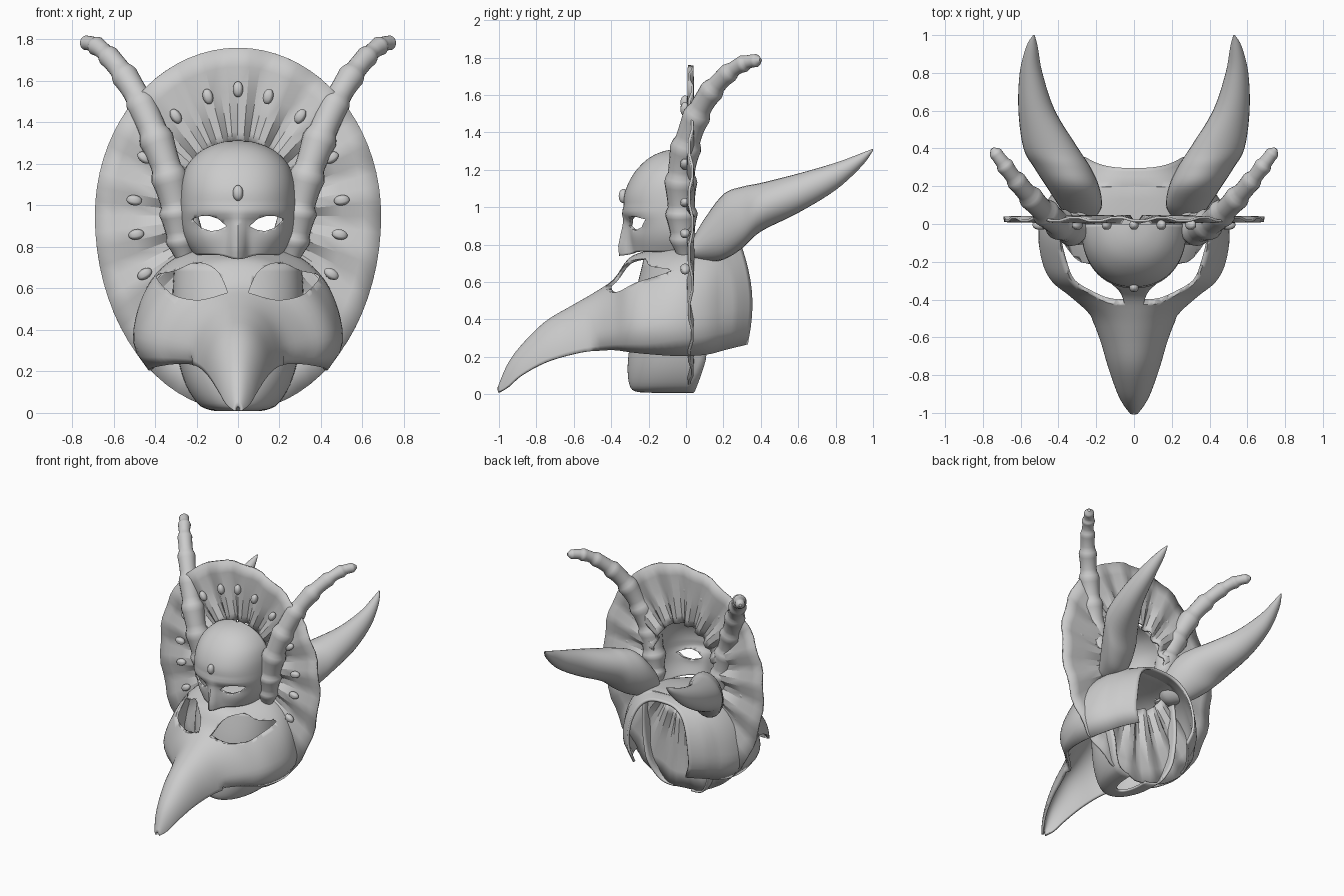
import bpy, bmesh, math
from mathutils import Vector, Matrix

if "Cube" in bpy.data.objects:
    bpy.data.objects.remove(bpy.data.objects["Cube"])

PI = math.pi


def finish(name, bm, angle=35):
    bmesh.ops.recalc_face_normals(bm, faces=bm.faces)
    me = bpy.data.meshes.new(name)
    bm.to_mesh(me)
    bm.free()
    ob = bpy.data.objects.new(name, me)
    bpy.context.collection.objects.link(ob)
    bpy.ops.object.select_all(action='DESELECT')
    ob.select_set(True)
    bpy.context.view_layer.objects.active = ob
    bpy.ops.object.shade_smooth_by_angle(angle=math.radians(angle))
    return ob


def smooth(keys, n):
    """Catmull-Rom interpolation of tuples, n steps per span."""
    k = [Vector(p) for p in keys]
    out = []
    for i in range(len(k) - 1):
        a, b, c, d = k[max(i - 1, 0)], k[i], k[i + 1], k[min(i + 2, len(k) - 1)]
        for j in range(n):
            t = j / n
            out.append(b + (c - a) * (t / 2) + (a * 2 - b * 5 + c * 4 - d) * (t * t / 2)
                       + (b * 3 - a - c * 3 + d) * (t ** 3 / 2))
    return out + [k[-1]]


def loft(name, rows, closed=False, caps=False, angle=35):
    bm = bmesh.new()
    vs = [[bm.verts.new(p) for p in r] for r in rows]
    m = len(rows[0])
    for a, b in zip(vs, vs[1:]):
        for i in range(m if closed else m - 1):
            j = (i + 1) % m
            bm.faces.new((a[i], a[j], b[j], b[i]))
    if caps:
        bm.faces.new(vs[0])
        bm.faces.new(vs[-1])
    return finish(name, bm, angle)


def shell(ob, t, offset=0):
    m = ob.modifiers.new("thickness", 'SOLIDIFY')
    m.thickness, m.offset = t, offset


def cut(ob, name, outline, y0, y1):
    """Cut a mirrored pair of holes; outline is (x, z) for the right side."""
    for s in (-1, 1):
        c = loft(name, [[(s * x, y, z) for x, z in outline] for y in (y0, y1)], True, True)
        c.hide_render = True
        c.display_type = 'WIRE'
        m = ob.modifiers.new("hole", 'BOOLEAN')
        m.operation, m.object, m.solver = 'DIFFERENCE', c, 'EXACT'


def spow(v, e):
    return math.copysign(abs(v) ** e, v)


# Beaked helmet: arched sections along y (y, half width, top, bottom, squareness)
beak = smooth([(-1.0, .012, .03, .01, 1), (-.95, .05, .15, .04, 1), (-.88, .085, .25, .10, 1),
               (-.75, .13, .38, .17, 1), (-.6, .175, .47, .215, 1), (-.48, .23, .54, .235, 1),
               (-.38, .34, .61, .24, 1), (-.3, .44, .72, .23, .96), (-.2, .49, .76, .22, .9),
               (-.05, .505, .79, .21, .75), (.1, .465, .80, .215, .7), (.22, .375, .80, .245, .7),
               (.325, .265, .785, .27, .7)], 4)
rows = []
for y, w, zt, zb, e in beak:
    row = []
    for i in range(41):
        a = -PI / 2 + PI * i / 40
        z = zb + (zt - zb) * max(math.cos(a), 0) ** e
        k = (z - zb) / max(zt - zb, .01)
        back = (.03 * math.sin(PI * k) - .03 * k * k) * (y > .2)
        tuck = 1 - .16 * max(0, 1 - k / .3) ** 2 * (-.5 < y)  # rounded cheek bottom
        row.append((w * tuck * spow(math.sin(a), e), y + back, z))
    rows.append(row)
helmet = loft("beaked_helmet", rows)
shell(helmet, .018)
cut(helmet, "helmet_eye_cutter", [(p[0], p[1]) for p in smooth(
    [(.05, .58), (.09, .67), (.15, .715), (.22, .72), (.30, .685), (.39, .66),
     (.35, .60), (.29, .56), (.18, .545), (.05, .58)], 4)[:-1]], -.7, -.04)

# Upper face mask: half dome with nose and brow (z, half width, depth)
face = smooth([(.765, .205, .28), (.82, .24, .29), (.88, .262, .3), (.96, .272, .318),
               (1.05, .272, .325), (1.13, .262, .30), (1.2, .232, .255), (1.26, .17, .19),
               (1.295, .09, .11), (1.308, .01, .015)], 4)
rows = []
for z, w, d in face:
    row = []
    for i in range(65):
        a = -PI / 2 + PI * i / 64
        x, y = w * spow(math.sin(a), .9), -d * math.cos(a) ** .85 if abs(a) < 1.57 else 0
        nose = math.exp(-(x / .032) ** 2) * max(0, min(1, (.97 - z) / .17)) * .07
        brow = .015 * math.exp(-((z - .97) / .025) ** 2)
        sock = .02 * math.exp(-((z - .91) / .04) ** 2 - ((abs(x) - .13) / .07) ** 2)
        drop = .02 * math.exp(-(x / .06) ** 2) * max(0, (.86 - z) / .08)
        row.append((x, y - nose - brow * math.cos(a) + sock, z - drop))
    rows.append(row)
mask = loft("upper_face_mask", rows)
shell(mask, .014)
cut(mask, "mask_eye_cutter", [(.055, .90), (.09, .883), (.13, .876), (.18, .893), (.22, .935),
                              (.18, .948), (.14, .95), (.095, .935)], -.6, -.06)

# Lower jaw shell behind the beak (z, half width, depth)
rows = []
for z, w, d in smooth([(.015, .07, .2), (.02, .13, .29), (.05, .19, .325), (.15, .25, .335),
                       (.3, .29, .32), (.5, .31, .30), (.72, .30, .25)], 4):
    end = 1.58 + .8 * min(z, .2)
    rows.append([(w * math.sin(a), .03 - d * spow(math.cos(a), .8), z)
                 for a in [end * (i / 20 - 1) for i in range(41)]])
shell(loft("lower_jaw", rows), .014)

# Pleated oval fan with a hole for the head
N = 18


def fan_point(a, t, y):
    sx, cz = math.sin(a), math.cos(a)
    inner = Vector((.265 * sx, y, .95 + .35 * cz))
    outer = Vector((.69 * sx, y, .95 + (.81 if cz > 0 else .94) * cz))
    return inner.lerp(outer, t)


rows = []
for t in (0, .12, .3, .55, .8, 1):
    amp = .02 - .01 * t
    rows.append([fan_point(PI * i / (2 * N), t, .025 - amp * math.cos(PI * i / 2 - PI / 4) * 1.2)
                 for i in range(4 * N)])
shell(loft("pleated_fan", rows, True, angle=25), .014)


# Gems on the fan and forehead
def gem(name, loc, roll):
    bm = bmesh.new()
    bmesh.ops.create_uvsphere(bm, u_segments=16, v_segments=10, radius=1)
    for v in bm.verts:  # lengthwise groove
        if v.co.y < 0 and abs(v.co.x) < .2:
            v.co.y *= .85
    bm.transform(Matrix.Translation(loc) @ Matrix.Rotation(roll, 4, 'Y')
                 @ Matrix.Diagonal((.025, .027, .038, 1)))
    finish(name, bm, 60)


gem("forehead_gem", (0, -.335, 1.06), 0)
gem("top_gem", (0, -.005, 1.56), 0)
for s in (-1, 1):
    for x, z in ((.145, 1.525), (.3, 1.43), (.45, 1.23), (.5, 1.025), (.49, .86), (.45, .67)):
        gem("fan_gem", (s * x, -.005, z), s * math.atan2(x, z - .95))

# Ringed horns (x, y, z, radius)
horn = smooth([(.255, -.005, .74, .045), (.28, -.018, .86, .072), (.30, -.025, 1.0, .08),
               (.345, -.025, 1.18, .08), (.41, .01, 1.36, .075), (.485, .075, 1.525, .066),
               (.565, .16, 1.65, .057), (.64, .25, 1.735, .046), (.695, .325, 1.775, .041),
               (.74, .385, 1.785, .03)], 8)
rows = []
for i, p in enumerate(horn):
    c = p.to_3d()
    t = (horn[min(i + 1, len(horn) - 1)] - horn[max(i - 1, 0)]).to_3d().normalized()
    u = t.cross(Vector((0, 1, 0))).normalized()
    v = t.cross(u)
    f = (i % 8) / 8
    ring = .9 + .2 * (f / .75) ** 2 if f <= .75 else 1.03
    rows.append([c + (u * math.cos(k * PI / 10) + v * math.sin(k * PI / 10)) * p[3] * ring
                 for k in range(20)])
rows.append([horn[-1].to_3d() + Vector((.012, .014, .003)) + (q - horn[-1].to_3d()) * .4
             for q in rows[-1]])
for s in (-1, 1):
    loft("ringed_horn", [[(s * q.x, q.y, q.z) for q in r] for r in rows], True, True, 40)

# Swept-back ears (y, x centre, z centre, x radius, z radius)
ear = smooth([(.04, .28, .78, .08, .06), (.1, .285, .825, .115, .115), (.2, .325, .895, .14, .175),
              (.3, .38, .945, .15, .165), (.4, .44, 1.0, .145, .13), (.6, .515, 1.075, .097, .105),
              (.8, .545, 1.165, .06, .073), (.94, .54, 1.255, .03, .035), (1.0, .53, 1.308, .004, .005)], 5)
for s in (-1, 1):
    loft("swept_ear", [[(s * (x + rx * math.cos(k * PI / 14)), y, z + rz * math.sin(k * PI / 14))
                        for k in range(28)] for y, x, z, rx, rz in ear], True, True, 50)
